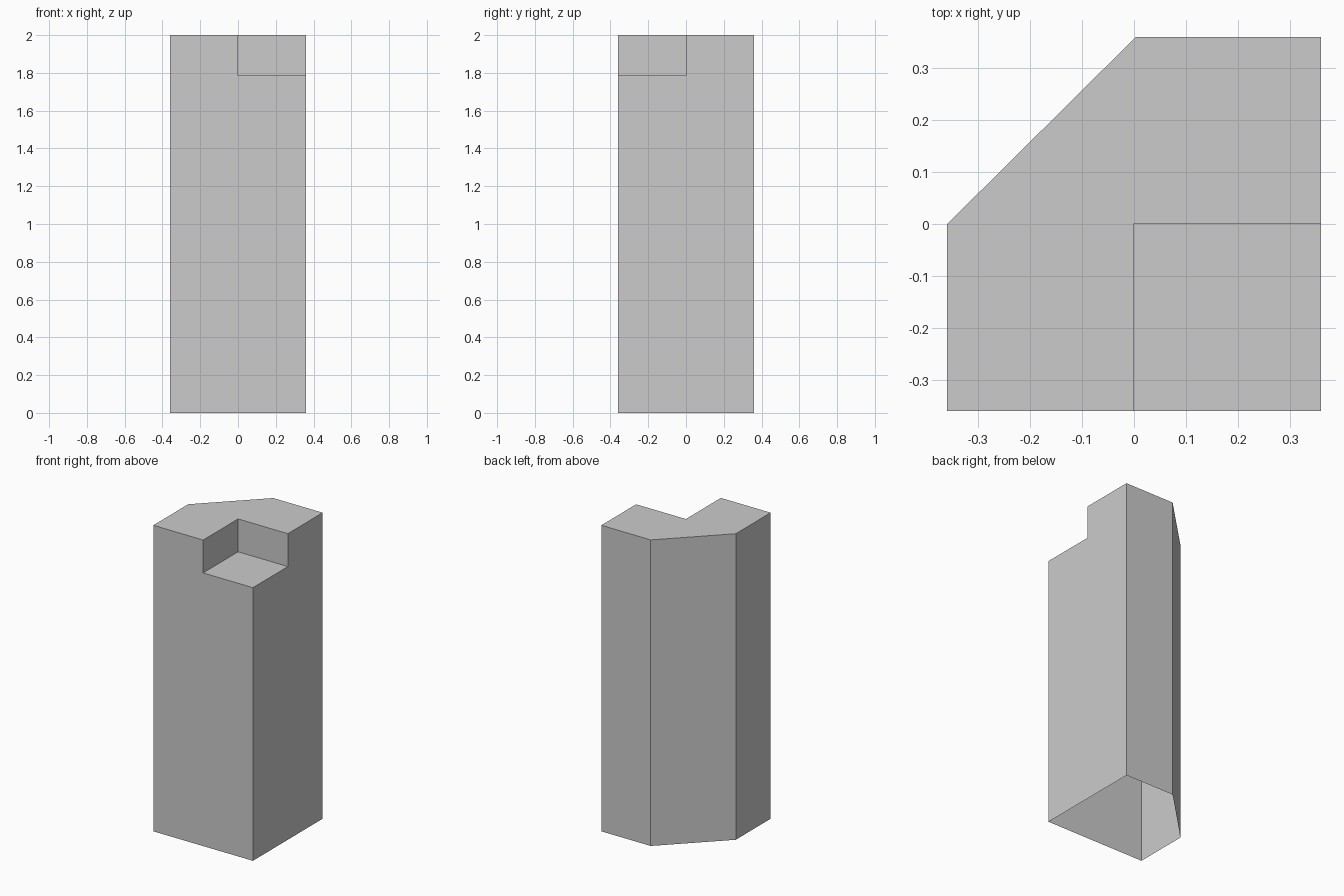
import bpy, bmesh

if "Cube" in bpy.data.objects:
    bpy.data.objects.remove(bpy.data.objects["Cube"])

R = 0.36          # half width
TOP = 2.0
NOTCH_Z = 1.785   # floor of the corner notch


def prism(name, outline, z0, z1):
    """Closed prism from a counter-clockwise plan outline."""
    bm = bmesh.new()
    face = bm.faces.new([bm.verts.new((x, y, z0)) for x, y in outline])
    ext = bmesh.ops.extrude_face_region(bm, geom=[face], use_keep_orig=True)
    for v in ext["geom"]:
        if isinstance(v, bmesh.types.BMVert):
            v.co.z = z1
    bmesh.ops.recalc_face_normals(bm, faces=bm.faces)
    mesh = bpy.data.meshes.new(name)
    bm.to_mesh(mesh)
    bm.free()
    obj = bpy.data.objects.new(name, mesh)
    bpy.context.collection.objects.link(obj)
    return obj


# Column with the back left corner cut off
column = prism("column", [(-R, -R), (R, -R), (R, R), (0.003, R), (-R, 0)], 0, TOP)

# Square notch in the top front right corner
cutter = prism("notch_cutter", [(0, -1), (1, -1), (1, 0.001), (0, 0.001)], NOTCH_Z, 3)
cutter.hide_render = True
mod = column.modifiers.new("notch", "BOOLEAN")
mod.operation = "DIFFERENCE"
mod.solver = "EXACT"
mod.object = cutter
bpy.context.view_layer.objects.active = column
bpy.ops.object.modifier_apply(modifier=mod.name)
bpy.data.objects.remove(cutter)

# The shell is open underneath
bm = bmesh.new()
bm.from_mesh(column.data)
floor = [f for f in bm.faces if all(v.co.z < 1e-4 for v in f.verts)]
bmesh.ops.delete(bm, geom=floor, context="FACES_ONLY")
bm.to_mesh(column.data)
bm.free()
